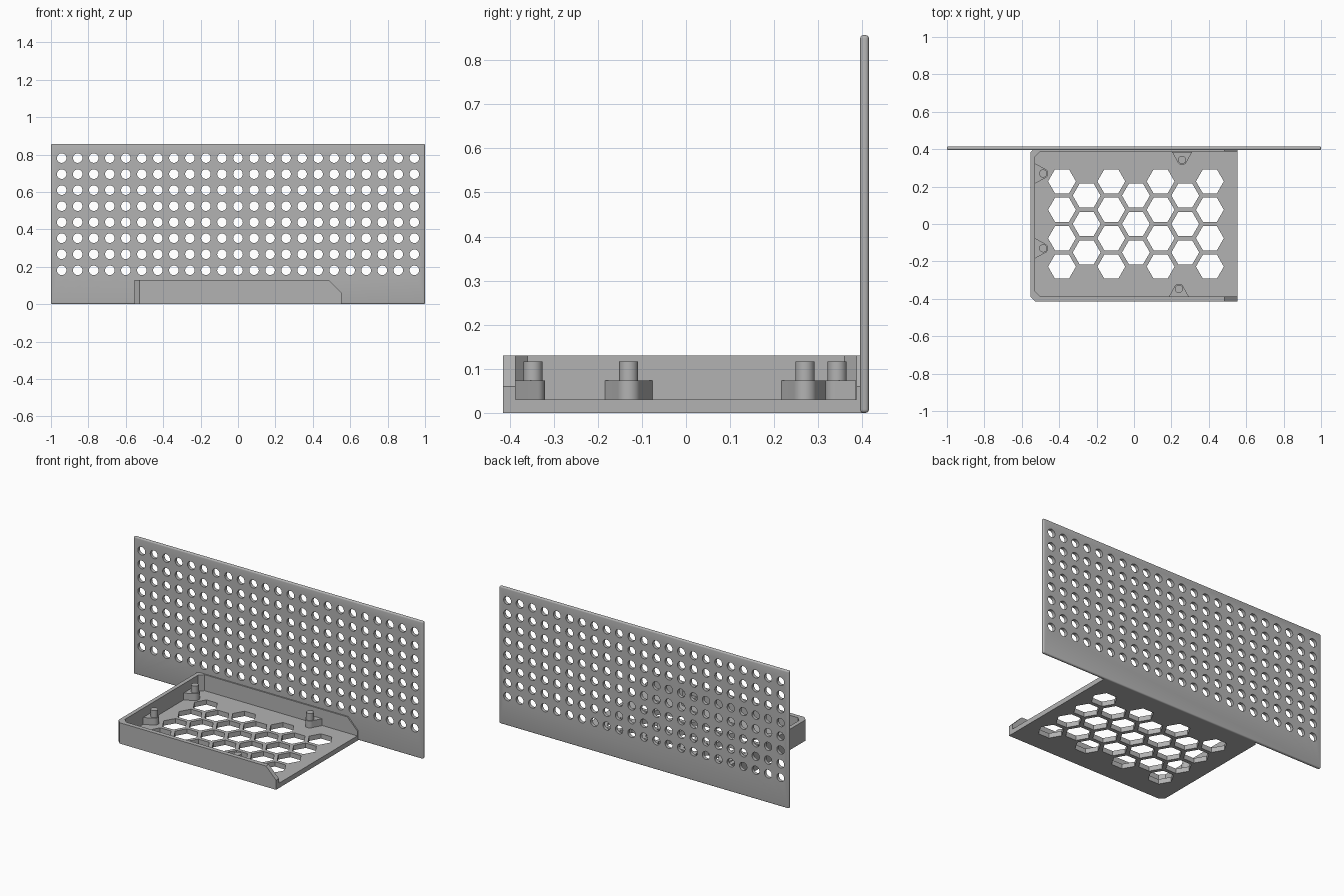
import bpy
import bmesh
import math
from mathutils import Matrix

if "Cube" in bpy.data.objects:
    bpy.data.objects.remove(bpy.data.objects["Cube"], do_unlink=True)

grey = bpy.data.materials.new("plain_grey")
grey.use_nodes = True
grey.diffuse_color = (0.45, 0.45, 0.45, 1)
grey.node_tree.nodes["Principled BSDF"].inputs["Base Color"].default_value = grey.diffuse_color


def add_prism(bm, outline, low, high):
    """Extrude an xy outline between two heights."""
    face = bm.faces.new([bm.verts.new((x, y, low)) for x, y in outline])
    new = bmesh.ops.extrude_face_region(bm, geom=[face])["geom"]
    tops = [v for v in new if isinstance(v, bmesh.types.BMVert)]
    bmesh.ops.translate(bm, verts=tops, vec=(0, 0, high - low))


def circle(cx, cy, radius, sides, start=0, sweep=math.tau):
    """Points on a full circle, or on an arc including its end."""
    steps = sides if sweep == math.tau else sides - 1
    angles = [start + sweep * i / steps for i in range(sides)]
    return [(cx + radius * math.cos(a), cy + radius * math.sin(a)) for a in angles]


def make_object(name, bm, smooth=True):
    bmesh.ops.recalc_face_normals(bm, faces=bm.faces)
    mesh = bpy.data.meshes.new(name)
    bm.to_mesh(mesh)
    bm.free()
    mesh.materials.append(grey)
    obj = bpy.data.objects.new(name, mesh)
    bpy.context.collection.objects.link(obj)
    if smooth:
        shade(obj)
    return obj


def shade(obj):
    bpy.ops.object.select_all(action="DESELECT")
    obj.select_set(True)
    bpy.context.view_layer.objects.active = obj
    bpy.ops.object.shade_smooth_by_angle(angle=math.radians(35))


def cut(obj, *cutters):
    """Subtract the cutters, then remove them."""
    for cutter in cutters:
        mod = obj.modifiers.new("cut", "BOOLEAN")
        mod.operation = "DIFFERENCE"
        mod.solver = "EXACT"
        mod.object = cutter
        bpy.ops.object.select_all(action="DESELECT")
        bpy.context.view_layer.objects.active = obj
        obj.select_set(True)
        bpy.ops.object.modifier_apply(modifier=mod.name)
        bpy.data.objects.remove(cutter, do_unlink=True)


# Upright perforated panel with rounded edges
HEIGHT, PANEL_Y = 0.857, 0.405
bm = bmesh.new()
bmesh.ops.create_cube(bm, size=1)
bmesh.ops.scale(bm, vec=(2, 0.02, HEIGHT), verts=bm.verts)
bmesh.ops.translate(bm, vec=(0, PANEL_Y, HEIGHT / 2), verts=bm.verts)
bmesh.ops.bevel(bm, geom=bm.edges[:], offset=0.008, segments=4, profile=0.5, affect="EDGES")
panel = make_object("perforated_panel", bm, smooth=False)

PITCH = 0.0857
bm = bmesh.new()
for col in range(-11, 12):
    for row in range(8):
        place = Matrix.Translation((col * PITCH, PANEL_Y, 0.181 + row * PITCH))
        bmesh.ops.create_cone(bm, cap_ends=True, segments=32, radius1=0.0255, radius2=0.0255,
                              depth=0.1, matrix=place @ Matrix.Rotation(math.pi / 2, 4, "X"))
cut(panel, make_object("panel_hole_cutter", bm, smooth=False))
shade(panel)

# Tray: block with chamfered left corners
X, FRONT, BACK, IN_Y, IN_X = 0.553, -0.415, 0.405, 0.387, -0.528
FLOOR, RIM = 0.03, 0.13
bm = bmesh.new()
add_prism(bm, [(X, FRONT), (X, BACK), (-X + 0.02, BACK), (-X, BACK - 0.02),
               (-X, FRONT + 0.027), (-X + 0.027, FRONT)], 0, RIM)
tray = make_object("tray", bm, smooth=False)

# Pocket, open at the right end
bm = bmesh.new()
add_prism(bm, [(1, -IN_Y), (1, IN_Y), (IN_X + 0.027, IN_Y), (IN_X, IN_Y - 0.027),
               (IN_X, -IN_Y + 0.027), (IN_X + 0.027, -IN_Y)], FLOOR, 0.5)
pocket = make_object("pocket_cutter", bm, smooth=False)

# Sloping ends of the side walls
bm = bmesh.new()
slope = [(0.484, RIM), (X, 0.06), (X + 0.1, 0.06), (X + 0.1, RIM + 0.1), (0.484, RIM + 0.1)]
add_prism(bm, slope, -1, 1)
bmesh.ops.rotate(bm, verts=bm.verts, matrix=Matrix.Rotation(math.pi / 2, 3, "X"))
slope_cutter = make_object("slope_cutter", bm, smooth=False)

# Honeycomb openings: alternating columns of four and three
bm = bmesh.new()
for col in range(7):
    count = 4 - col % 2
    for row in range(count):
        y = (row - (count - 1) / 2) * 0.152
        add_prism(bm, circle(-0.385 + col * 0.1318, y, 0.0745, 6), -0.1, 0.1)
cut(tray, pocket, slope_cutter, make_object("honeycomb_cutter", bm, smooth=False))

# Mounting posts: tapered foot against a wall, with a round pin on top
for name, x, y, turn in [("left_back", -0.486, 0.27, 0), ("left_front", -0.486, -0.13, 0),
                         ("back", 0.257, 0.343, -90), ("front", 0.24, -0.347, 90)]:
    bm = bmesh.new()
    foot = [(-0.043, 0.054), (-0.043, -0.054)]
    foot += circle(0, 0, 0.027, 17, -math.radians(70), math.radians(140))
    add_prism(bm, foot, FLOOR - 0.005, 0.073)
    add_prism(bm, circle(0, 0, 0.0215, 32), 0.06, 0.117)
    post = make_object("mounting_post_" + name, bm)
    post.location = (x, y, 0)
    post.rotation_euler.z = math.radians(turn)
